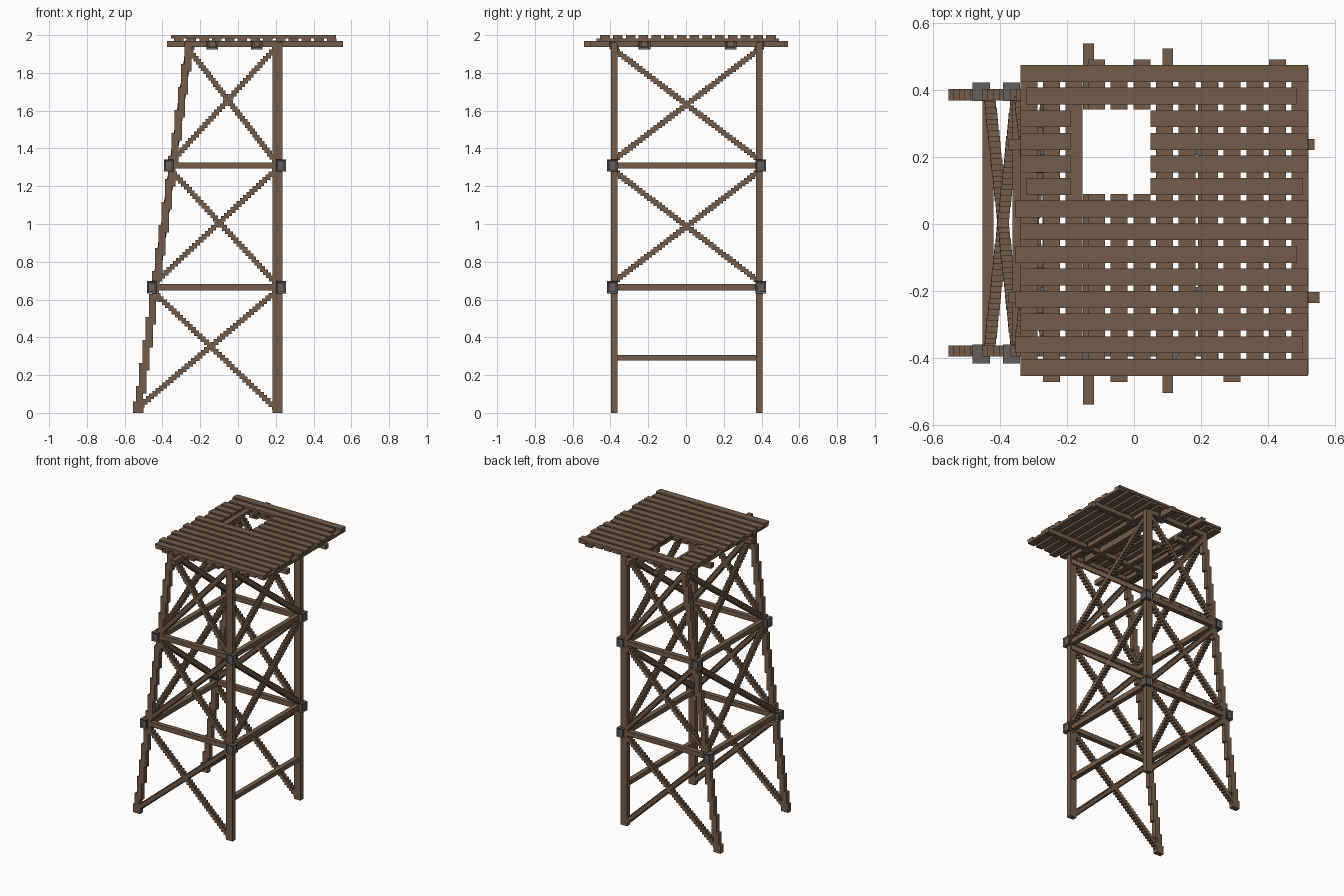
import bpy
import bmesh
from mathutils import Vector

cube = bpy.data.objects.get("Cube")
if cube:
    bpy.data.objects.remove(cube, do_unlink=True)

V = 0.0169              # block unit
PITCH = 4 * V           # board plus gap
YF, YB = -0.38, 0.387   # front and back frame lines
XR = 0.209              # upright leg line
TIERS = (0.665, 1.31)
Z_TOP = 1.953


def slant(z):
    """Centre x of the leaning legs at a height."""
    return -0.53 + 0.14 * z


def material(name, rgb):
    m = bpy.data.materials.new(name)
    m.use_nodes = True
    m.diffuse_color = (*rgb, 1)
    m.node_tree.nodes["Principled BSDF"].inputs["Base Color"].default_value = (*rgb, 1)
    return m


WOOD = material("weathered_wood", (0.175, 0.108, 0.065))
METAL = material("grey_metal", (0.13, 0.115, 0.115))


def box(bm, lo, hi):
    lo, hi = Vector(lo), Vector(hi)
    verts = bmesh.ops.create_cube(bm, size=1)["verts"]
    for v in verts:
        v.co = (lo + hi) / 2 + v.co * (hi - lo)


def centred(bm, c, size):
    c, h = Vector(c), Vector(size) / 2
    box(bm, c - h, c + h)


def finish(name, bm, mat):
    me = bpy.data.meshes.new(name)
    bm.to_mesh(me)
    bm.free()
    me.materials.append(mat)
    ob = bpy.data.objects.new(name, me)
    bpy.context.collection.objects.link(ob)


def stepped(bm, a, b, size):
    """Diagonal timber made of a staircase of small blocks."""
    a, b = Vector(a), Vector(b)
    n = round(max(abs(c) for c in b - a) / V)
    for i in range(n + 1):
        centred(bm, a.lerp(b, i / n), size)


# Upright legs
bm = bmesh.new()
for y in (YF, YB):
    centred(bm, (XR, y, 0.98), (3 * V, 2 * V, 1.96))
finish("upright_legs", bm, WOOD)

# Leaning legs, stepped inward as they rise
bm = bmesh.new()
steps = 16
rise = 1.95 / steps
for y in (YF, YB):
    for k in range(steps):
        z = k * rise
        x = slant(z + rise / 2)
        box(bm, (x - 0.019, y - V, max(0, z - 0.02)), (x + 0.019, y + V, z + rise + 0.02))
    box(bm, (-0.555, y - V, 0), (-0.5, y + V, 0.06))
finish("leaning_legs", bm, WOOD)

# Horizontal rails round each tier and under the deck
bm = bmesh.new()
for z in (*TIERS, Z_TOP):
    xl = slant(z)
    for y in (YF, YB):
        box(bm, (xl, y - V, z - V), (XR, y + V, z + V))
    for x in (xl, XR):
        box(bm, (x - V, YF, z - V), (x + V, YB, z + V))
box(bm, (XR - V, YF, 0.277), (XR + V, YB, 0.307))
finish("horizontal_rails", bm, WOOD)

# Crossed braces
levels = (0.0, *TIERS, 1.955)
bm = bmesh.new()
for t in range(3):
    z0, z1 = levels[t] + 0.03, levels[t + 1] - 0.03
    block = (0.026, 2 * V, 0.03)
    for y in (YF, YB):
        stepped(bm, (slant(z0), y, z0), (XR - V, y, z1), block)
        stepped(bm, (XR - V, y, z0), (slant(z1), y, z1), block)
    if t:
        block = (2 * V, 0.026, 0.03)
        for y0, y1 in ((YF, YB), (YB, YF)):
            stepped(bm, (XR, y0, z0), (XR, y1, z1), block)
            stepped(bm, (slant(z0), y0, z0), (slant(z1), y1, z1), block)
finish("cross_braces", bm, WOOD)

# Metal corner brackets and deck clamps
bm = bmesh.new()
for z in TIERS:
    for y, s in ((YF, -1), (YB, 1)):
        for x in (slant(z) - 0.02, XR + 0.018):
            centred(bm, (x, y + s * 0.009, z), (0.052, 0.056, 0.064))
for y in (YF, YB):
    for x in (-0.137, 0.1):
        centred(bm, (x, y, 1.948), (0.062, 0.05, 0.046))
for x in (slant(Z_TOP), XR):
    for y in (-0.22, 0.237):
        centred(bm, (x, y, 1.948), (0.05, 0.062, 0.046))
sides = [f for f in bm.faces if abs(f.normal.z) < 0.5]
bmesh.ops.inset_individual(bm, faces=sides, thickness=0.012, depth=-0.006)
finish("metal_brackets", bm, METAL)

# Joists, broken where they would cross the hatch
HX0, HX1, HY0, HY1 = -0.154, 0.05, 0.09, 0.343
bm = bmesh.new()
z0, z1 = Z_TOP - V, Z_TOP + V
for y0, y1 in ((-0.54, HY0), (HY1, 0.54)):
    box(bm, (-0.153, y0, z0), (-0.12, y1, z1))
box(bm, (0.085, -0.505, z0), (0.117, 0.525, z1))
box(bm, (-0.375, -0.237, z0), (0.555, -0.203, z1))
for x0, x1 in ((-0.375, HX0), (HX1, 0.54)):
    box(bm, (x0, 0.221, z0), (x1, 0.255, z1))
finish("deck_joists", bm, WOOD)

# Lower deck boards, running front to back
bm = bmesh.new()
back_long, front_long = (3, 5, 11), (1, 4, 9)
for i in range(13):
    x = -0.34 + i * PITCH
    ya = -0.473 if i in front_long else -0.45
    yb = 0.492 if i in back_long else 0.47
    spans = ((ya, HY0), (HY1, yb)) if 3 <= i <= 5 else ((ya, yb),)
    for p, q in spans:
        box(bm, (x, p, 1.966), (x + 3 * V, q, 1.983))
finish("lower_deck_boards", bm, WOOD)

# Upper deck boards, running side to side with uneven ends
bm = bmesh.new()
for j in range(14):
    y = 0.45 - j * PITCH
    left = -0.323 if j in (1, 5) else -0.356 if j in (6, 8, 10, 12) else -0.34
    right = 0.488 if j in (1, 8) else 0.505 if j in (5, 12) else 0.52
    spans = ((left, -0.19), (HX1, right)) if 2 <= j <= 5 else ((left, right),)
    for p, q in spans:
        box(bm, (p, y - 1.5 * V, 1.983), (q, y + 1.5 * V, 2.0))
finish("upper_deck_boards", bm, WOOD)
